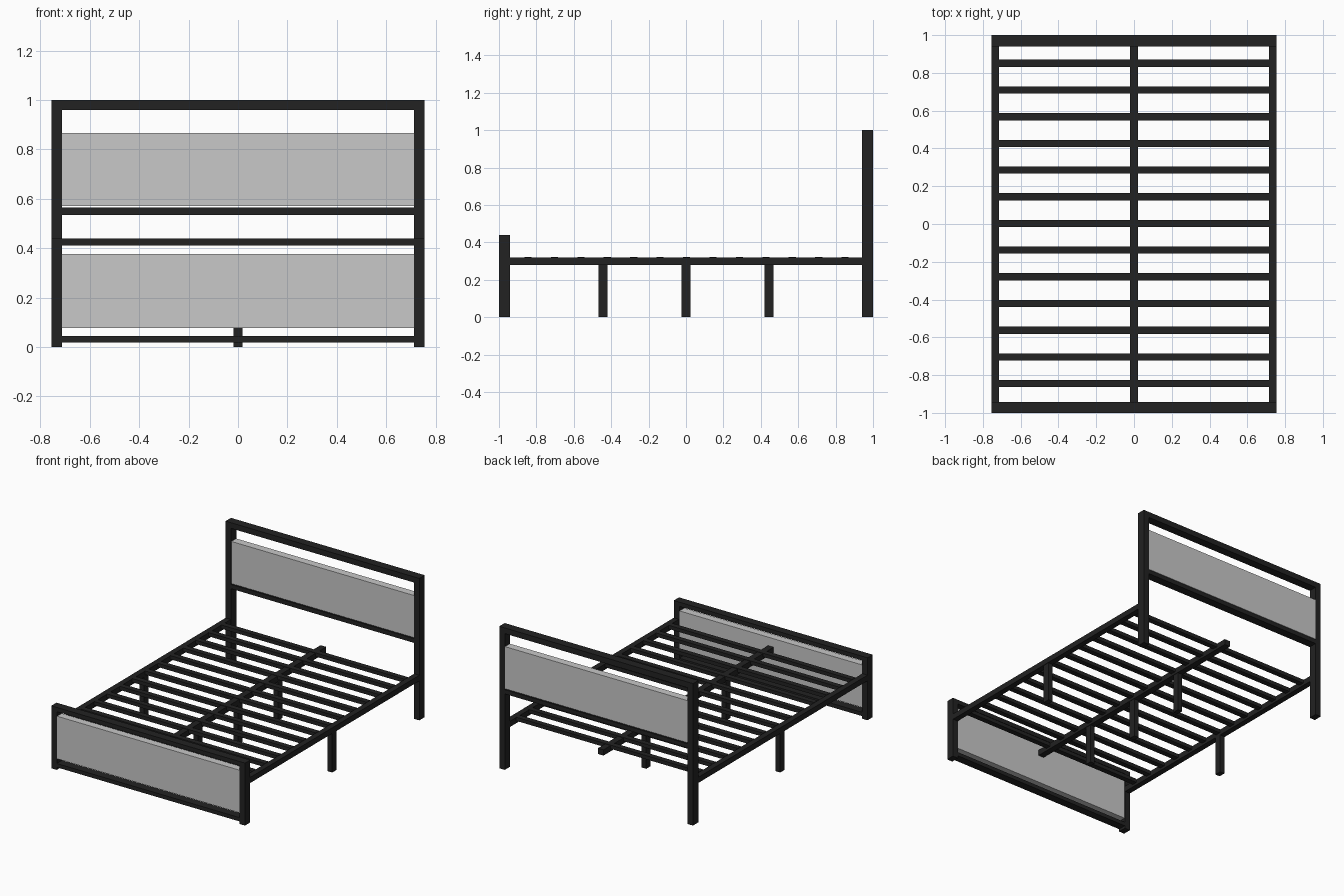
import bpy

cube = bpy.data.objects.get("Cube")
if cube:
    bpy.data.objects.remove(cube, do_unlink=True)


def material(name, rgb):
    m = bpy.data.materials.new(name)
    m.use_nodes = True
    m.diffuse_color = (*rgb, 1)
    bsdf = next(n for n in m.node_tree.nodes if n.type == 'BSDF_PRINCIPLED')
    bsdf.inputs["Base Color"].default_value = (*rgb, 1)
    return m


METAL = material("black_metal", (0.016, 0.016, 0.016))
PANEL = material("grey_panel", (0.58, 0.58, 0.58))


def box(name, x, y, z, mat=METAL):
    """Box spanning the given (low, high) range on each axis."""
    bpy.ops.mesh.primitive_cube_add(size=1)
    ob = bpy.context.object
    ob.name = name
    ob.location = [(a + b) / 2 for a, b in (x, y, z)]
    ob.scale = [b - a for a, b in (x, y, z)]
    ob.data.materials.append(mat)
    return ob


OUT, IN = 0.755, 0.712      # outer and inner faces of the posts
HEAD, FOOT = (0.94, 1.0), (-1.0, -0.942)
RAIL_Z = (0.278, 0.318)


def end_board(name, y, height, top, low, panel):
    for side, x in (("left", (IN, OUT)), ("right", (-OUT, -IN))):
        box(f"{name}_{side}_post", x, y, (0, height))
    box(f"{name}_top_rail", (-IN, IN), y, (top, height))
    box(f"{name}_lower_rail", (-IN, IN), y, low)
    box(f"{name}_panel", (-IN, IN), (y[0] + 0.003, y[1] - 0.003), panel, PANEL)


# Headboard and footboard
end_board("headboard", HEAD, 1.0, 0.96, (0.535, 0.565), (0.57, 0.867))
end_board("footboard", FOOT, 0.44, 0.41, (0.018, 0.045), (0.077, 0.377))

# Side rails and centre beam
LENGTH = (FOOT[1], HEAD[0])
box("left_side_rail", (IN + 0.003, OUT), LENGTH, RAIL_Z)
box("right_side_rail", (-OUT, -IN - 0.003), LENGTH, RAIL_Z)
box("centre_beam", (-0.022, 0.022), (-0.95, 0.95), RAIL_Z)

# Cross slats
for i in range(13):
    y = 0.003 + (i - 6) * 0.1413
    box(f"slat_{i + 1}", (-IN - 0.004, IN + 0.004), (y - 0.019, y + 0.019), (0.295, 0.321))

# Support legs: three under the beam, one under each side rail
for name, x, y in (("front_centre_leg", 0, -0.445), ("middle_centre_leg", 0, 0),
                   ("back_centre_leg", 0, 0.445), ("left_leg", 0.733, 0),
                   ("right_leg", -0.733, 0)):
    box(name, (x - 0.018, x + 0.018), (y - 0.024, y + 0.024), (0, RAIL_Z[0]))
